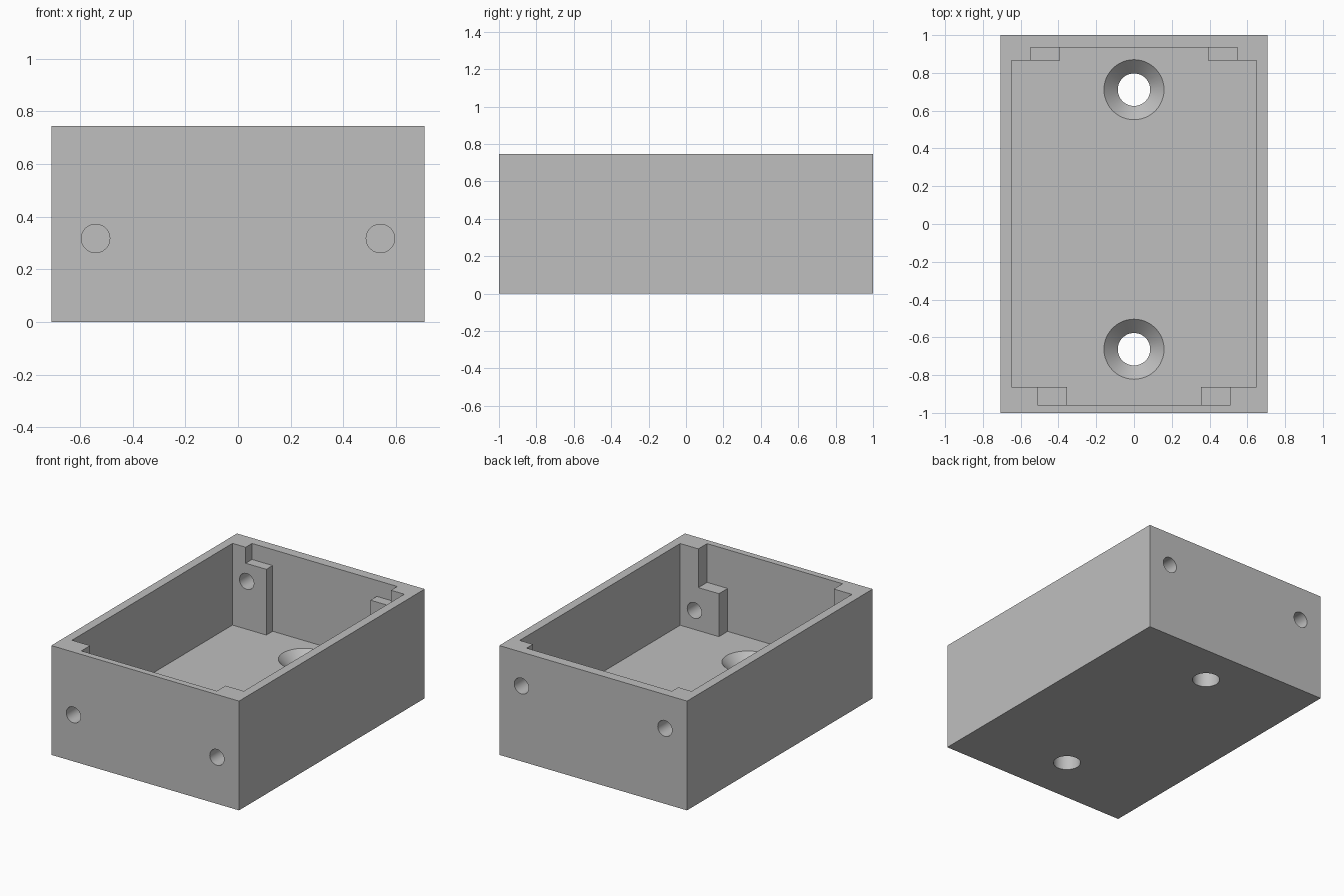
import bpy, bmesh
from math import radians
from mathutils import Matrix, Vector

if "Cube" in bpy.data.objects:
    bpy.data.objects.remove(bpy.data.objects["Cube"], do_unlink=True)

HALF_X, HALF_Y, HEIGHT, FLOOR = 0.708, 1.0, 0.745, 0.188
CUT_TOP = HEIGHT + 0.1
HOLE_X, HOLE_R = 0.541, 0.054

grey = bpy.data.materials.new("plain_grey")
grey.use_nodes = True
colour = (0.52, 0.52, 0.52, 1)
grey.diffuse_color = colour
grey.node_tree.nodes["Principled BSDF"].inputs["Base Color"].default_value = colour


def finish(name, bm):
    bmesh.ops.recalc_face_normals(bm, faces=bm.faces)
    mesh = bpy.data.meshes.new(name)
    bm.to_mesh(mesh)
    bm.free()
    mesh.materials.append(grey)
    obj = bpy.data.objects.new(name, mesh)
    bpy.context.collection.objects.link(obj)
    return obj


def prism(name, outline, y0, y1):
    """Extrude an x-z outline from y0 to y1."""
    bm = bmesh.new()
    face = bm.faces.new([bm.verts.new((x, y0, z)) for x, z in outline])
    side = bmesh.ops.extrude_face_region(bm, geom=[face])
    moved = [v for v in side["geom"] if isinstance(v, bmesh.types.BMVert)]
    bmesh.ops.translate(bm, verts=moved, vec=(0, y1 - y0, 0))
    return finish(name, bm)


def block(name, half_x, y0, y1, z0, z1):
    return prism(name, [(-half_x, z0), (half_x, z0), (half_x, z1), (-half_x, z1)], y0, y1)


def lathe(name, profile, matrix, steps=48):
    """Closed solid of revolution from (radius, height) points."""
    bm = bmesh.new()
    turn = [Matrix.Rotation(radians(360 * i / steps), 3, "Z") for i in range(steps)]
    rings = [[bm.verts.new(t @ Vector((r, 0, h))) for t in turn] for r, h in profile]
    for low, high in zip(rings, rings[1:]):
        for i in range(steps):
            j = (i + 1) % steps
            bm.faces.new((low[i], low[j], high[j], high[i]))
    bm.faces.new(rings[0])
    bm.faces.new(rings[-1])
    bm.transform(matrix)
    return finish(name, bm)


def pocket(name, slot, ledge, ledge_z, y0, y1):
    """End recess, narrow below the ledges and wide above them."""
    right = [(slot, FLOOR), (slot, ledge_z), (ledge, ledge_z), (ledge, CUT_TOP)]
    left = [(-x, z) for x, z in reversed(right)]
    return prism(name, right + left, y0, y1)


# Solid body of the open box
box = block("open_box", HALF_X, -HALF_Y, HALF_Y, 0, HEIGHT)

# Main cavity and the recesses that leave stepped corner pillars
cutters = [
    block("main_cavity", 0.648, -0.863, 0.866, FLOOR, CUT_TOP),
    pocket("back_recess", 0.393, 0.548, 0.636, 0.8, 0.934),
    pocket("front_recess", 0.356, 0.511, 0.481, -0.957, -0.8),
]

# Screw holes through the corner pillars
sideways = Matrix.Rotation(radians(90), 4, "X")
for end, y, z in (("front", -0.93, 0.317), ("back", 0.93, 0.514)):
    for x in (-HOLE_X, HOLE_X):
        place = Matrix.Translation((x, y, z)) @ sideways
        cutters.append(lathe(end + "_screw_hole", [(HOLE_R, -0.12), (HOLE_R, 0.12)], place))

# Countersunk mounting holes in the floor
sink = [(0.086, -0.05), (0.086, FLOOR - 0.073), (0.209, FLOOR + 0.05)]
for y in (-0.663, 0.711):
    cutters.append(lathe("floor_hole", sink, Matrix.Translation((0, y, 0))))

# Cut everything out of the body and drop the cutters
bpy.ops.object.select_all(action="DESELECT")
bpy.context.view_layer.objects.active = box
box.select_set(True)
for cutter in cutters:
    cutter.hide_render = True
    cut = box.modifiers.new(cutter.name, "BOOLEAN")
    cut.operation = "DIFFERENCE"
    cut.solver = "EXACT"
    cut.object = cutter
    bpy.ops.object.modifier_apply(modifier=cut.name)
    bpy.data.objects.remove(cutter, do_unlink=True)

bpy.ops.object.shade_smooth_by_angle(angle=radians(30))
